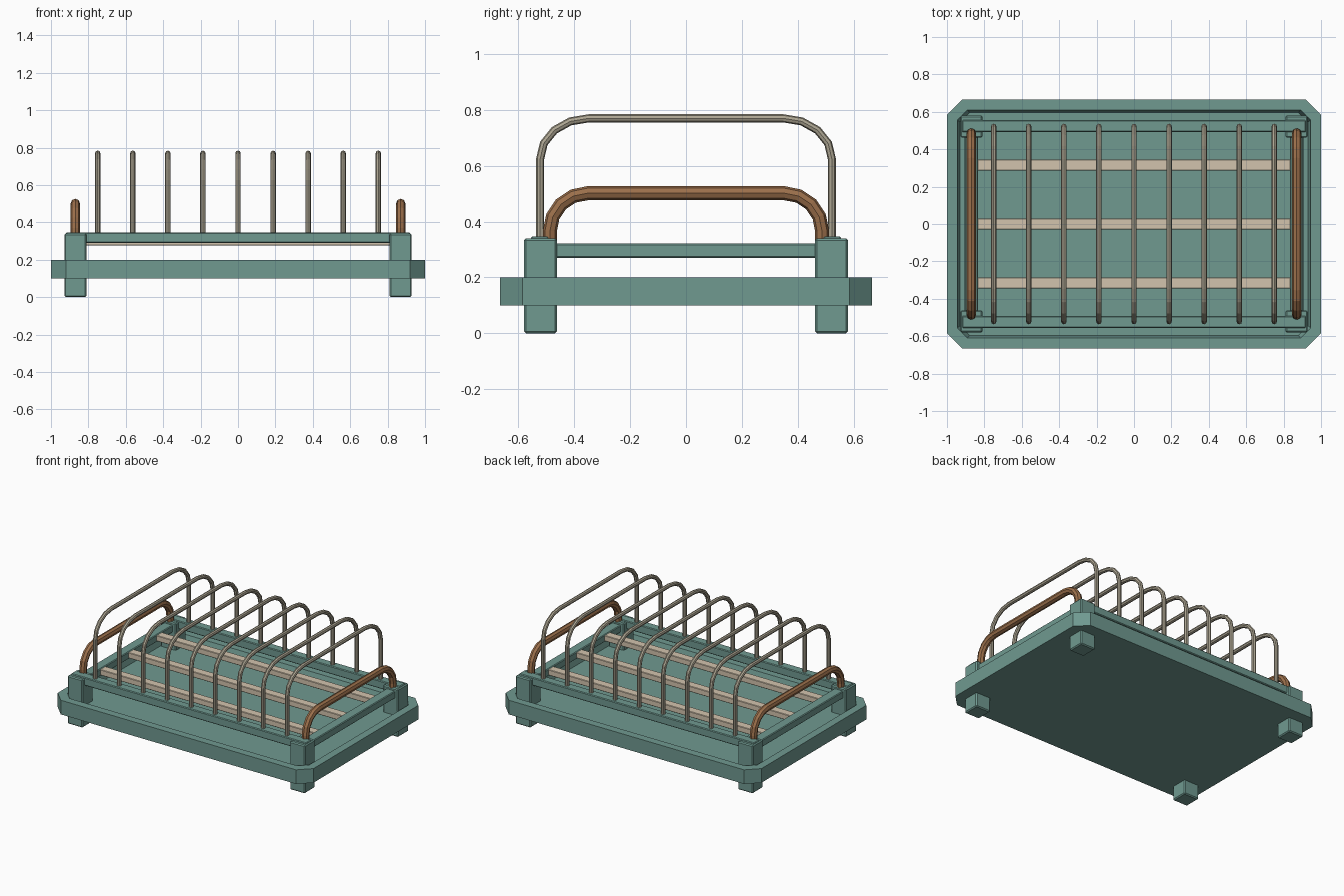
import bpy, bmesh
from math import sin, cos, pi

if "Cube" in bpy.data.objects:
    bpy.data.objects.remove(bpy.data.objects["Cube"])


def material(name, rgb):
    m = bpy.data.materials.new(name)
    m.diffuse_color = (*rgb, 1)
    m.use_nodes = True
    m.node_tree.nodes["Principled BSDF"].inputs["Base Color"].default_value = m.diffuse_color
    return m


TEAL = material("teal_paint", (0.16, 0.32, 0.28))
STEEL = material("warm_steel", (0.42, 0.38, 0.29))
WOOD = material("brown_wood", (0.33, 0.16, 0.07))
PALE = material("pale_wood", (0.65, 0.55, 0.42))


def add_object(name, bm, mat):
    bmesh.ops.recalc_face_normals(bm, faces=bm.faces)
    me = bpy.data.meshes.new(name)
    bm.to_mesh(me)
    bm.free()
    ob = bpy.data.objects.new(name, me)
    bpy.context.collection.objects.link(ob)
    me.materials.append(mat)
    return ob


def box(name, x, y, z, mat, bevel=0.005):
    """Box from (min, max) ranges, with a small edge bevel."""
    bm = bmesh.new()
    bmesh.ops.create_cube(bm, size=1)
    for v in bm.verts:
        for i, (lo, hi) in enumerate((x, y, z)):
            v.co[i] = (lo + hi) / 2 + v.co[i] * (hi - lo)
    ob = add_object(name, bm, mat)
    mod = ob.modifiers.new("bevel", 'BEVEL')
    mod.width = bevel
    mod.segments = 1
    return ob


def hoop(name, x, half, base, top, ry, rz, radius, mat):
    """Eight-sided bar bent into an upside-down U across y."""
    side = [(half, base)]
    for i in range(5):
        a = i * pi / 8
        side.append((half - ry + ry * cos(a), top - rz + rz * sin(a)))
    pts = side + [(-y, z) for y, z in reversed(side)]
    cu = bpy.data.curves.new(name, 'CURVE')
    cu.dimensions = '3D'
    cu.bevel_depth = radius
    cu.bevel_resolution = 2
    cu.use_fill_caps = True
    sp = cu.splines.new('POLY')
    sp.points.add(len(pts) - 1)
    sp.use_smooth = False
    for p, (y, z) in zip(sp.points, pts):
        p.co = (x, y, z, 1)
    cu.materials.append(mat)
    ob = bpy.data.objects.new(name, cu)
    bpy.context.collection.objects.link(ob)
    bpy.ops.object.select_all(action='DESELECT')
    ob.select_set(True)
    bpy.context.view_layer.objects.active = ob
    bpy.ops.object.convert(target='MESH')


# Drip tray: clipped-corner slab with a shallow recess
def ring(bm, hx, hy, c, z):
    corner = [(hx, hy - c), (hx - c, hy)]
    quarter = corner + [(-x, y) for x, y in reversed(corner)]
    loop = quarter + [(-x, -y) for x, y in quarter]
    return [bm.verts.new((x, y, z)) for x, y in loop]


bm = bmesh.new()
rings = [ring(bm, 1.0, 0.665, 0.08, 0.10),
         ring(bm, 1.0, 0.665, 0.08, 0.20),
         ring(bm, 0.945, 0.61, 0.055, 0.20),
         ring(bm, 0.93, 0.595, 0.05, 0.15)]
for a, b in zip(rings, rings[1:]):
    for i in range(8):
        j = (i + 1) % 8
        bm.faces.new((a[i], a[j], b[j], b[i]))
bm.faces.new(rings[0])
bm.faces.new(rings[-1])
add_object("drip_tray", bm, TEAL)

# Corner posts, which pass through the tray as feet
for sx, xn in ((-1, "left"), (1, "right")):
    for sy, yn in ((-1, "front"), (1, "back")):
        box(f"{yn}_{xn}_post", sorted((sx * 0.81, sx * 0.928)),
            sorted((sy * 0.462, sy * 0.58)), (0, 0.34), TEAL, 0.007)

# Frame rails
for s, n in ((-1, "front"), (1, "back")):
    box(f"{n}_rail", (-0.92, 0.92), sorted((s * 0.492, s * 0.555)), (0.29, 0.347), TEAL)
for s, n in ((-1, "left"), (1, "right")):
    box(f"{n}_rail", sorted((s * 0.835, s * 0.905)), (-0.5, 0.5), (0.27, 0.322), TEAL)

# Wooden slats
for i in (-1, 0, 1):
    box(f"slat_{i + 2}", (-0.84, 0.84), (i * 0.315 - 0.03, i * 0.315 + 0.03),
        (0.277, 0.317), PALE, 0.003)

# Plate divider wires
for i in range(9):
    hoop(f"divider_wire_{i + 1}", -0.75 + i * 0.1875, 0.522, 0.32, 0.77,
         0.175, 0.145, 0.0145, STEEL)

# End handles
for s, n in ((-1, "left"), (1, "right")):
    hoop(f"{n}_handle", s * 0.87, 0.487, 0.32, 0.502, 0.135, 0.135, 0.025, WOOD)
